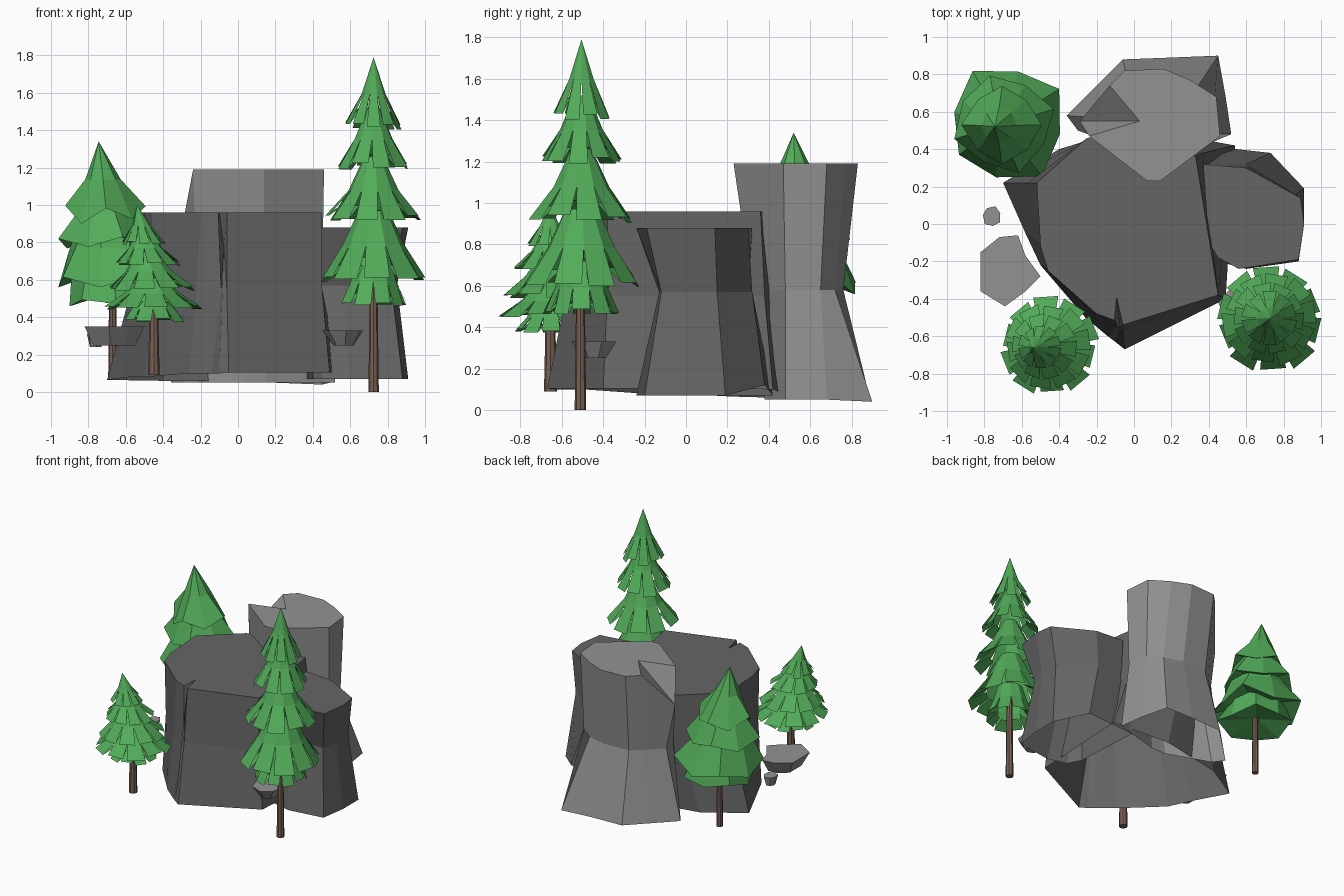
import bpy, bmesh, math, random

if "Cube" in bpy.data.objects:
    bpy.data.objects.remove(bpy.data.objects["Cube"])

random.seed(4)


def material(name, rgb):
    m = bpy.data.materials.new(name)
    m.diffuse_color = (*rgb, 1)
    m.use_nodes = True
    m.node_tree.nodes["Principled BSDF"].inputs["Base Color"].default_value = m.diffuse_color
    return m


DARK = material("dark_stone", (0.13, 0.13, 0.13))
LIGHT = material("light_stone", (0.29, 0.29, 0.29))
GREEN = material("needle_green", (0.085, 0.41, 0.1))
BARK = material("bark_brown", (0.19, 0.115, 0.09))


def finish(bm, name, mat):
    bmesh.ops.recalc_face_normals(bm, faces=bm.faces)
    me = bpy.data.meshes.new(name)
    bm.to_mesh(me)
    bm.free()
    me.materials.append(mat)
    ob = bpy.data.objects.new(name, me)
    bpy.context.collection.objects.link(ob)


def rock(name, rings, centre, mat, closed=False):
    """Loft rings (z, points), top first; the top is a fan so chips can dip."""
    bm = bmesh.new()
    loops = [[bm.verts.new(p if len(p) == 3 else (*p, z)) for p in pts]
             for z, pts in rings]
    n = len(loops[0])
    for a, b in zip(loops, loops[1:]):
        for i in range(n):
            j = (i + 1) % n
            bm.faces.new((a[i], a[j], b[j], b[i]))
    c = bm.verts.new((*centre, rings[0][0]))
    for i in range(n):
        bm.faces.new((loops[0][i], loops[0][(i + 1) % n], c))
    if closed:
        bm.faces.new(loops[-1])
    finish(bm, name, mat)


# large front rock, hollow underneath, with a narrow notch in the front rim
rock("main_rock", [
    (.96, [(-.52, .22), (-.5, -.12), (-.46, -.25), (-.2, -.48), (-.105, -.515), (-.1, -.36),
           (-.06, -.54), (.45, -.38), (.33, .36), (0, .5), (-.25, .46)]),
    (.55, [(-.57, .22), (-.5, -.1), (-.45, -.25), (-.22, -.48), (-.09, -.55), (-.075, -.555, .77),
           (-.06, -.58), (.45, -.38), (.37, .38), (0, .5), (-.27, .44)]),
    (.08, [(-.7, .22, .065), (-.58, -.05), (-.5, -.22), (-.26, -.5, .1), (-.14, -.6, .1),
           (-.1, -.63, .1), (-.05, -.67, .105), (.49, -.4, .105), (.54, .42, .1),
           (.1, .5, .06), (-.4, .4, .06)]),
], (-.05, .05), DARK)

# lower rock on the right
rock("right_rock", [
    (.88, [(.37, .32), (.4, -.1), (.45, -.18), (.56, -.24),
           (.88, -.19), (.91, 0), (.89, .14), (.6, .3)]),
    (.57, [(.37, .3), (.4, -.1), (.45, -.1), (.56, -.13),
           (.82, -.12), (.85, 0), (.85, .15), (.6, .32)]),
    (.07, [(.37, .42), (.4, -.1), (.45, -.2), (.6, -.24),
           (.88, -.2), (.91, 0), (.91, .19), (.73, .38, .12)]),
], (.64, .02), DARK)

# tall rock at the back, with one chipped corner
rock("tall_rock", [
    (1.19, [(-.24, .47), (.07, .23), (.14, .23), (.46, .47), (.44, .68),
            (.3, .77), (.16, .83), (-.05, .82), (-.13, .74), (-.29, .55, .93)]),
    (.58, [(-.22, .47), (.05, .32), (.14, .32), (.45, .48), (.43, .65),
           (.33, .72), (.18, .76), (-.03, .75), (-.12, .68), (-.23, .57)]),
    (.05, [(-.3, .5), (.03, .38), (.15, .38), (.52, .48), (.49, .68),
           (.45, .9, .04), (.2, .89), (-.06, .88), (-.2, .74), (-.36, .58)]),
], (.03, .55), LIGHT)


def small_rock(name, pts, z0, z1, k):
    cx = sum(p[0] for p in pts) / len(pts)
    cy = sum(p[1] for p in pts) / len(pts)
    base = [(cx + (x - cx) * k, cy + (y - cy) * k) for x, y in pts]
    rock(name, [(z1, pts), (z0, base)], (cx, cy), LIGHT, True)


def blob(cx, cy, rx, ry, n):
    return [(cx + rx * math.cos(i * math.tau / n + .3) * random.uniform(.9, 1.1),
             cy + ry * math.sin(i * math.tau / n + .3) * random.uniform(.9, 1.1))
            for i in range(n)]


# loose boulders
small_rock("left_boulder", [(-.72, -.07), (-.62, -.06), (-.58, -.17), (-.5, -.28),
                            (-.58, -.36), (-.69, -.44), (-.82, -.36), (-.82, -.15)],
           .25, .35, .7)
small_rock("right_boulder", blob(.57, -.44, .11, .12, 7), .25, .33, .5)
small_rock("pebble", blob(-.76, .04, .05, .055, 7), .24, .31, .65)


def trunk(name, x, y, z0, z1, r0, r1):
    bm = bmesh.new()
    bmesh.ops.create_cone(bm, cap_ends=True, segments=8, radius1=r0, radius2=r1, depth=z1 - z0)
    bmesh.ops.translate(bm, verts=bm.verts, vec=(x, y, (z0 + z1) / 2))
    finish(bm, name, BARK)


def foliage(name, x, y, lean, tiers, n, split):
    """Tiers of flared flaps (z_top, z_hem, r_top, r_hem); split leaves gaps between flaps."""
    bm = bmesh.new()
    ztop, zlow = tiers[0][0], tiers[-1][1]

    def vert(r, a, z):
        t = max(0, (z - zlow) / (ztop - zlow)) ** 1.5
        return bm.verts.new((x + lean[0] * t + r * math.cos(a),
                             y + lean[1] * t + r * math.sin(a), z))

    for ti, (zt, zh, rt, rh) in enumerate(tiers):
        wave = (.05, .0) if split else (.08, -.08)
        jit = [(random.uniform(.95, 1.05) if split else random.uniform(.92, 1.04) - .12 * (k % 2),
                random.uniform(-.05, .05) + wave[k % 2]) for k in range(n)]
        for k in range(n):
            cols = []
            for s in (0, 1):
                jr, jz = jit[k] if split else jit[(k + s) % n]
                # neighbouring flaps part toward the hem
                gap = (.1 if s == 0 else -.1) if split else 0
                base = (k + s + ti * .37) * math.tau / n
                a = base + gap * math.tau / n
                h = zt - zh
                z_hem = zh + jz * h
                cols.append([vert(rt, base, zt),
                             vert(rt + (rh - rt) * .43, base, zt - h * .52),
                             vert(rh * jr, a, z_hem),
                             vert(rh * (.6 if split else .1), a,
                                  z_hem + h * .2 if split else zh + h * .15)])
            p, q = cols
            for i in range(3):
                bm.faces.new((p[i], q[i], q[i + 1], p[i + 1]))
    bmesh.ops.remove_doubles(bm, verts=bm.verts, dist=.0005)
    finish(bm, name, GREEN)


# tall fir, front right
trunk("tall_fir_trunk", .725, -.51, 0, 1.0, .028, .015)
foliage("tall_fir_foliage", .725, -.505, (0, 0), [
    (1.79, 1.42, 0, .145), (1.52, 1.2, .035, .195), (1.26, .91, .05, .25),
    (.97, .61, .08, .285), (.72, .465, .09, .18)], 10, True)

# small leaning fir, front left
trunk("small_fir_trunk", -.45, -.655, .09, .6, .031, .02)
foliage("small_fir_foliage", -.45, -.65, (-.09, -.01), [
    (1.0, .79, 0, .115), (.87, .68, .03, .17), (.75, .55, .05, .225),
    (.61, .45, .07, .26), (.52, .38, .08, .17)], 10, True)

# full pine, back left
trunk("full_pine_trunk", -.67, .54, .08, .7, .024, .018)
foliage("full_pine_foliage", -.675, .54, (-.07, -.02), [
    (1.34, .95, 0, .22), (1.12, .79, .09, .28), (.95, .6, .13, .33),
    (.75, .485, .17, .27)], 8, False)
